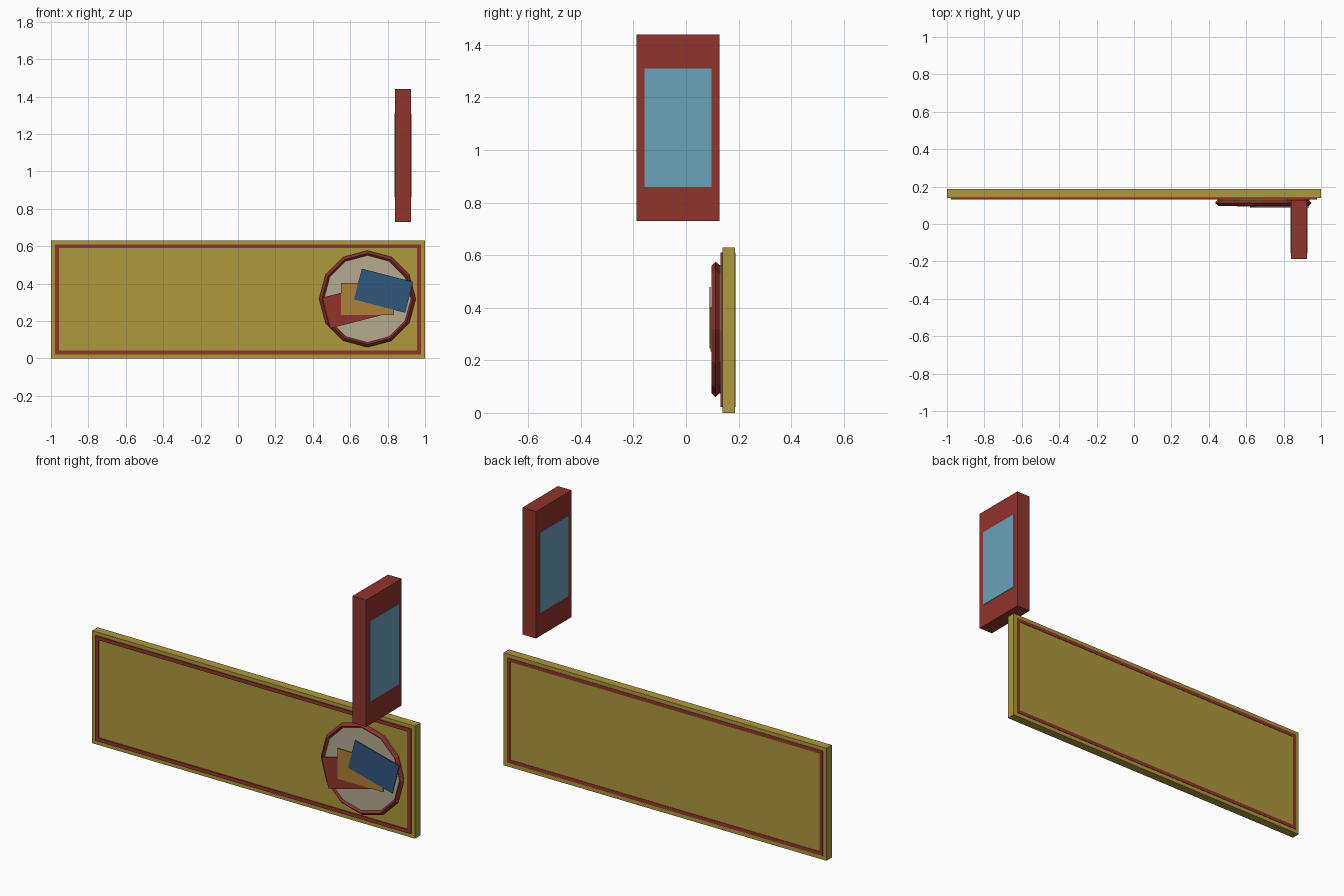
import bpy, bmesh
from math import radians
from mathutils import Matrix

if "Cube" in bpy.data.objects:
    bpy.data.objects.remove(bpy.data.objects["Cube"])


def material(name, rgb):
    m = bpy.data.materials.new(name)
    m.diffuse_color = (*rgb, 1)
    m.use_nodes = True
    m.node_tree.nodes["Principled BSDF"].inputs["Base Color"].default_value = m.diffuse_color
    return m


red = material("red", (0.28, 0.035, 0.025))
yellow = material("mustard", (0.42, 0.32, 0.045))
glass = material("sky_blue", (0.14, 0.36, 0.50))
cream = material("cream", (0.46, 0.41, 0.28))
orange = material("orange", (0.42, 0.22, 0.035))
blue = material("navy", (0.03, 0.095, 0.21))
ring_red = material("dark_red", (0.25, 0.03, 0.025))


def finish(name, bm, mat):
    bmesh.ops.recalc_face_normals(bm, faces=bm.faces)
    me = bpy.data.meshes.new(name)
    bm.to_mesh(me)
    bm.free()
    me.materials.append(mat)
    ob = bpy.data.objects.new(name, me)
    bpy.context.collection.objects.link(ob)
    return ob


def add_box(bm, x, y, z):
    """Box from (min, max) pairs."""
    c = [(a + b) / 2 for a, b in (x, y, z)]
    s = [b - a for a, b in (x, y, z)]
    bmesh.ops.create_cube(bm, size=1, matrix=Matrix.Translation(c) @ Matrix.Diagonal((*s, 1)))


def box(name, x, y, z, mat):
    bm = bmesh.new()
    add_box(bm, x, y, z)
    return finish(name, bm, mat)


# Long sign board
box("sign_board", (-1, 1), (0.138, 0.186), (0, 0.63), yellow)

# Thin border trim, on front and back of the board
for name, y in (("front_trim", (0.132, 0.139)), ("back_trim", (0.185, 0.188))):
    bm = bmesh.new()
    for z in ((0.022, 0.042), (0.59, 0.61)):
        add_box(bm, (-0.978, 0.978), y, z)
    for x in ((-0.978, -0.958), (0.958, 0.978)):
        add_box(bm, x, y, (0.042, 0.59))
    finish(name, bm, red)

# Projecting box sign with a panel on each side
box("hanging_sign", (0.84, 0.925), (-0.188, 0.127), (0.73, 1.44), red)
for name, x in (("left_panel", (0.837, 0.842)), ("right_panel", (0.923, 0.928))):
    box(name, x, (-0.157, 0.097), (0.86, 1.31), glass)

# Round emblem: cream disc inside a diamond-section rim
CX, CZ = 0.692, 0.318
to_front = Matrix.Rotation(radians(90), 4, 'X')
bm = bmesh.new()
bmesh.ops.create_cone(bm, cap_ends=True, segments=12, radius1=0.245, radius2=0.245, depth=0.024,
                      matrix=Matrix.Translation((CX, 0.12, CZ)) @ to_front)
finish("emblem_disc", bm, cream)

bpy.ops.mesh.primitive_torus_add(major_segments=12, minor_segments=4, major_radius=0.243,
                                 minor_radius=0.0155, location=(CX, 0.113, CZ),
                                 rotation=(radians(90), 0, 0))
rim = bpy.context.object
rim.name = "emblem_rim"
rim.data.materials.append(ring_red)

# Three fanned cards, each in front of the last
for name, x, y, z, turn, mat in (("back_card", 0.609, 0.0985, 0.278, -14.5, red),
                                 ("middle_card", 0.692, 0.0945, 0.318, 0, orange),
                                 ("front_card", 0.778, 0.0905, 0.362, 14.5, blue)):
    card = box(name, (-0.1415, 0.1415), (-0.002, 0.002), (-0.085, 0.085), mat)
    card.location = (x, y, z)
    card.rotation_euler = (0, radians(turn), 0)
